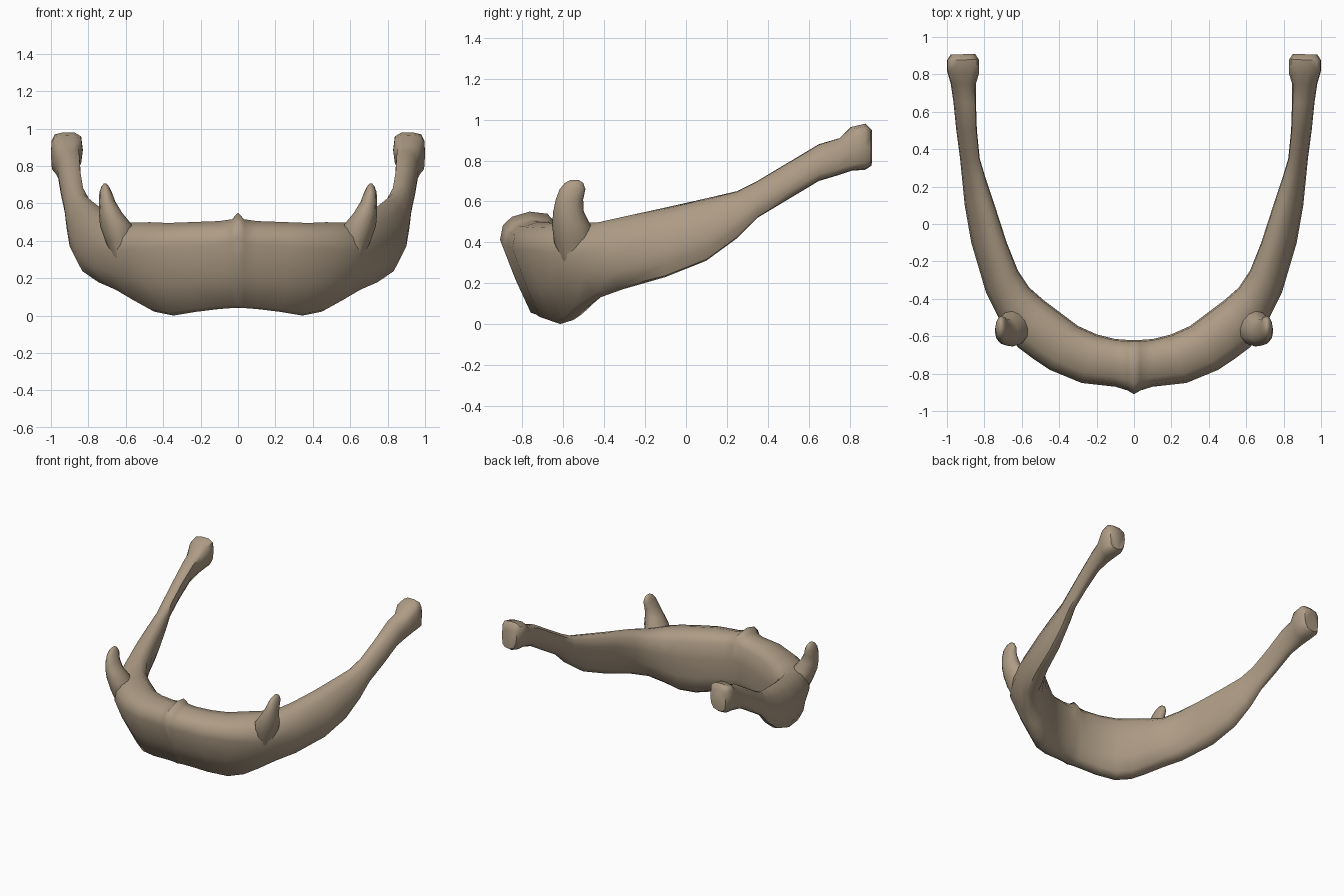
import bpy, bmesh
from math import cos, sin, tau

cube = bpy.data.objects.get("Cube")
if cube:
    bpy.data.objects.remove(cube, do_unlink=True)

# Bone material
bone = bpy.data.materials.new("bone")
bone.use_nodes = True
bone_colour = (0.42, 0.33, 0.235, 1)
bone.diffuse_color = bone_colour
shader = bone.node_tree.nodes["Principled BSDF"]
shader.inputs["Base Color"].default_value = bone_colour
shader.inputs["Roughness"].default_value = 0.7


def loft(name, rings, cap_start):
    """Skin a row of rings on the left side and mirror it to the right."""
    bm = bmesh.new()
    rows = [[bm.verts.new(p) for p in ring] for ring in rings]
    count = len(rows[0])
    for a, b in zip(rows, rows[1:]):
        for i in range(count):
            j = (i + 1) % count
            bm.faces.new((a[i], a[j], b[j], b[i]))
    bm.faces.new(rows[-1])
    if cap_start:
        bm.faces.new(rows[0])
    bmesh.ops.recalc_face_normals(bm, faces=bm.faces)
    mesh = bpy.data.meshes.new(name)
    bm.to_mesh(mesh)
    bm.free()
    obj = bpy.data.objects.new(name, mesh)
    bpy.context.collection.objects.link(obj)
    mesh.materials.append(bone)
    mirror = obj.modifiers.new("mirror", "MIRROR")
    mirror.merge_threshold = 0.002
    bpy.ops.object.select_all(action="DESELECT")
    obj.select_set(True)
    bpy.context.view_layer.objects.active = obj
    bpy.ops.object.shade_smooth_by_angle(angle=0.9)
    return obj


# Cross-sections: (outer to inner, bottom to top), each from 0 to 1
chin = [(0, .73), (.05, .87), (.2, .95), (.5, 1), (.8, .98), (.97, .87),
        (1, .6), (.97, .3), (.88, .06), (.7, 0), (.52, .03), (.26, .35)]
arm = [(0, .4), (.05, .62), (.25, .88), (.5, .98), (.75, 1), (.97, .9),
       (1, .7), (.9, .4), (.7, .12), (.45, 0), (.2, .02), (.03, .2)]
knob = [(0, .5), (.02, .8), (.12, .95), (.4, 1), (.75, .99), (.95, .9),
        (1, .6), (.95, .3), (.8, .08), (.5, 0), (.2, .02), (.03, .15)]
profiles = [chin, arm, knob, knob]

# Stations from chin to hinge: outer x, y, inner x, y, bottom, top, profile
stations = [
    (0, -.91, 0, -.62, .04, .55, 0),
    (.035, -.89, .03, -.62, .04, .515, 0),
    (.1, -.87, .1, -.615, .035, .505, 0),
    (.28, -.85, .2, -.59, .02, .5, 0),
    (.45, -.78, .3, -.545, 0, .495, 0),
    (.54, -.72, .4, -.47, .02, .5, .1),
    (.62, -.66, .48, -.41, .07, .5, .25),
    (.71, -.53, .56, -.34, .13, .5, .5),
    (.79, -.37, .62, -.25, .17, .53, .8),
    (.87, -.1, .68, -.1, .23, .57, 1),
    (.905, .1, .745, .1, .31, .615, 1),
    (.92, .25, .795, .25, .42, .65, 1),
    (.93, .35, .825, .35, .52, .7, 1),
    (.95, .5, .84, .5, .61, .79, 1),
    (.965, .65, .845, .65, .7, .88, 1.2),
    (.98, .75, .845, .75, .73, .91, 1.6),
    (1, .82, .83, .8, .75, .965, 2),
    (1, .875, .83, .88, .755, .98, 2),
    (.98, .905, .85, .91, .775, .95, 2),
]


def section(ox, oy, ix, iy, low, high, kind):
    first, second = profiles[int(kind)], profiles[int(kind) + 1]
    mix = kind % 1
    ring = []
    for (t0, h0), (t1, h1) in zip(first, second):
        t = t0 + (t1 - t0) * mix
        h = h0 + (h1 - h0) * mix
        ring.append((ox + (ix - ox) * t, oy + (iy - oy) * t,
                     low + (high - low) * h))
    return ring


loft("jaw_bone", [section(*s) for s in stations], False)

# Side prongs: centre x, y, z, half width, half depth
prong = [
    (.62, -.55, .28, .03, .05),
    (.63, -.545, .4, .08, .1),
    (.65, -.56, .48, .088, .095),
    (.682, -.575, .55, .062, .075),
    (.7, -.57, .61, .044, .067),
    (.708, -.555, .66, .033, .063),
    (.71, -.548, .69, .02, .045),
    (.71, -.545, .705, .008, .02),
]
sides = 12
loft("side_prongs", [[(x + w * cos(tau * i / sides), y + d * sin(tau * i / sides), z)
                      for i in range(sides)] for x, y, z, w, d in prong], True)
